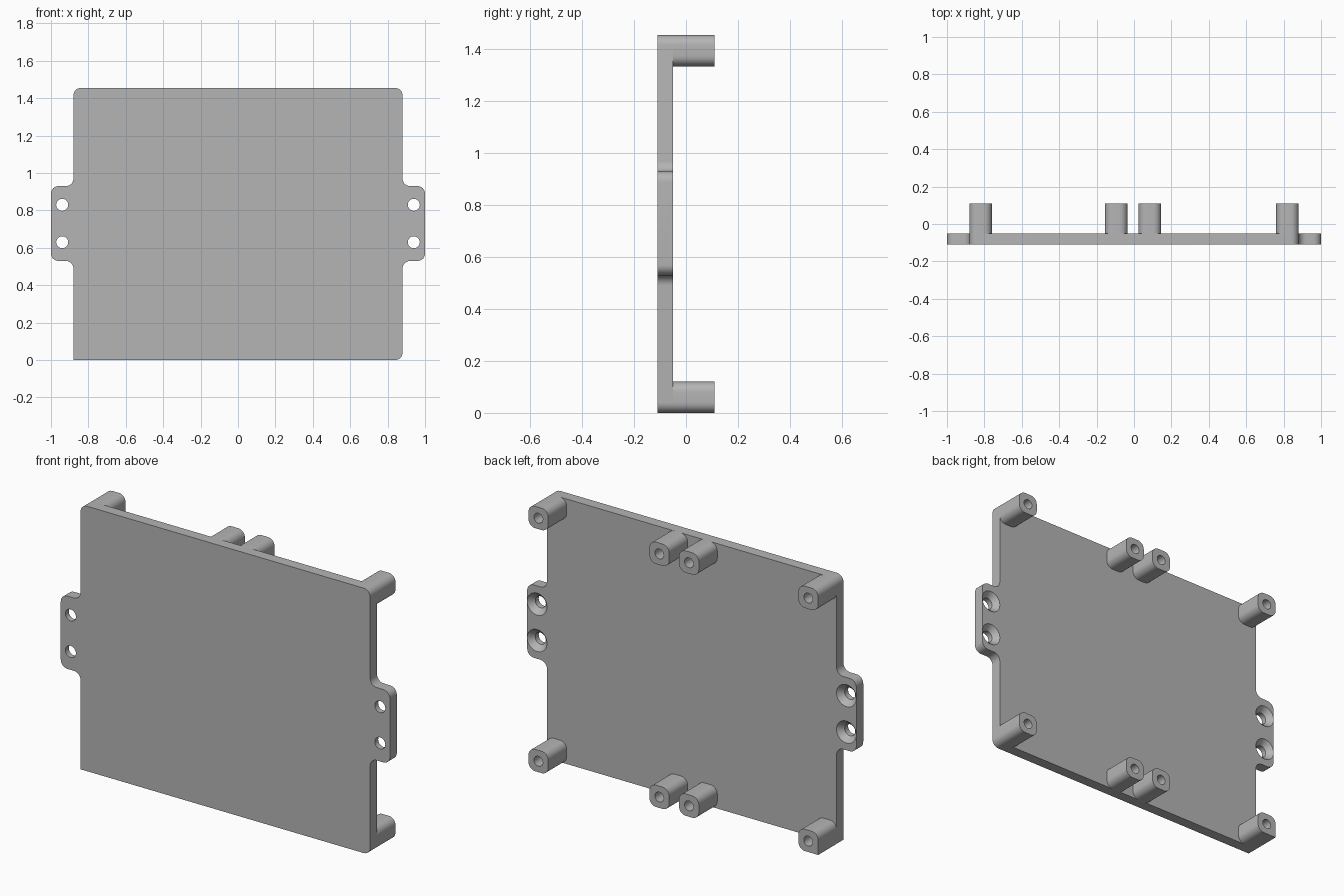
import bpy, bmesh, math
from mathutils import Vector, Matrix

cube = bpy.data.objects.get("Cube")
if cube:
    bpy.data.objects.remove(cube, do_unlink=True)

W, H, TAB = 0.88, 1.455, 1.0            # half width, height, tab reach
FRONT, BACK, TIP = -0.11, -0.05, 0.11   # depths of plate faces and post ends
TAB_LOW, TAB_HIGH = 0.53, 0.93
POST, R = 0.12, 0.04

grey = bpy.data.materials.new("plain grey")
grey.use_nodes = True
grey.diffuse_color = (0.46, 0.46, 0.46, 1)
grey.node_tree.nodes["Principled BSDF"].inputs["Base Color"].default_value = grey.diffuse_color


def fillet(corners, steps=8):
    """Round each (x, z, radius) corner, convex or concave."""
    out = []
    for i, (x, z, r) in enumerate(corners):
        p = Vector((x, z))
        if r == 0:
            out.append(p)
            continue
        a = (Vector(corners[i - 1][:2]) - p).normalized() * r
        b = (Vector(corners[(i + 1) % len(corners)][:2]) - p).normalized() * r
        for k in range(steps + 1):
            t = k / steps * math.pi / 2
            out.append(p + a * (1 - math.sin(t)) + b * (1 - math.cos(t)))
    return out


def finish(name, bm):
    bmesh.ops.recalc_face_normals(bm, faces=bm.faces)
    mesh = bpy.data.meshes.new(name)
    bm.to_mesh(mesh)
    bm.free()
    mesh.materials.append(grey)
    ob = bpy.data.objects.new(name, mesh)
    bpy.context.collection.objects.link(ob)
    return ob


def extrude_outline(name, points, y0, y1):
    bm = bmesh.new()
    face = bm.faces.new([bm.verts.new((p.x, y0, p.y)) for p in points])
    geom = bmesh.ops.extrude_face_region(bm, geom=[face])["geom"]
    verts = [v for v in geom if isinstance(v, bmesh.types.BMVert)]
    bmesh.ops.translate(bm, verts=verts, vec=(0, y1 - y0, 0))
    return finish(name, bm)


def add_bore(bm, x, z, profile, sides=32):
    """Add a turned cutter along y from (y, radius) pairs."""
    rings = [[bm.verts.new((x + r * math.cos(k * math.tau / sides), y,
                            z + r * math.sin(k * math.tau / sides)))
              for k in range(sides)] for y, r in profile]
    for a, b in zip(rings, rings[1:]):
        for k in range(sides):
            n = (k + 1) % sides
            bm.faces.new((a[k], a[n], b[n], b[k]))
    bm.faces.new(rings[0])
    bm.faces.new(rings[-1])


def cut(ob, bm):
    cutter = finish("cutter", bm)
    cutter.hide_render = True
    mod = ob.modifiers.new("holes", 'BOOLEAN')
    mod.operation, mod.solver, mod.object = 'DIFFERENCE', 'EXACT', cutter
    bpy.context.view_layer.objects.active = ob
    bpy.ops.object.modifier_apply(modifier=mod.name)
    bpy.data.objects.remove(cutter, do_unlink=True)


# Plate with side tabs; one lower corner stays square
right_edge = [(W, 0, R), (W, TAB_LOW, R), (TAB, TAB_LOW, R),
              (TAB, TAB_HIGH, R), (W, TAB_HIGH, R), (W, H, R)]
left_edge = [(-x, z, 0 if z == 0 else r) for x, z, r in reversed(right_edge)]
plate = extrude_outline("plate", fillet(right_edge + left_edge), FRONT, BACK)

# Countersunk screw holes in the tabs
holes = bmesh.new()
for x in (-0.94, 0.94):
    for z in (0.63, 0.83):
        add_bore(holes, x, z, [(FRONT - 0.02, 0.032), (BACK - 0.03, 0.032),
                               (BACK, 0.0605), (BACK + 0.02, 0.0605)])
cut(plate, holes)

# Hollow rounded posts along the top and bottom edges
parts = [plate]
for row, z in (("lower", 0), ("upper", H - POST)):
    for place, x in (("far_right", -W), ("mid_right", -0.155),
                     ("mid_left", 0.025), ("far_left", W - POST)):
        square = 0 if (row, place) == ("lower", "far_right") else R
        outline = [(x, z, square), (x + POST, z, R),
                   (x + POST, z + POST, R), (x, z + POST, R)]
        post = extrude_outline(f"{row}_{place}_post", fillet(outline), BACK, TIP)
        bore = bmesh.new()
        add_bore(bore, x + POST / 2, z + POST / 2,
                 [(BACK - 0.02, 0.027), (TIP + 0.02, 0.027)])
        cut(post, bore)
        parts.append(post)

# Smooth the rounded edges, keep the flat ones crisp
bpy.ops.object.select_all(action='DESELECT')
for ob in parts:
    ob.select_set(True)
bpy.context.view_layer.objects.active = plate
bpy.ops.object.shade_smooth_by_angle(angle=math.radians(30))
